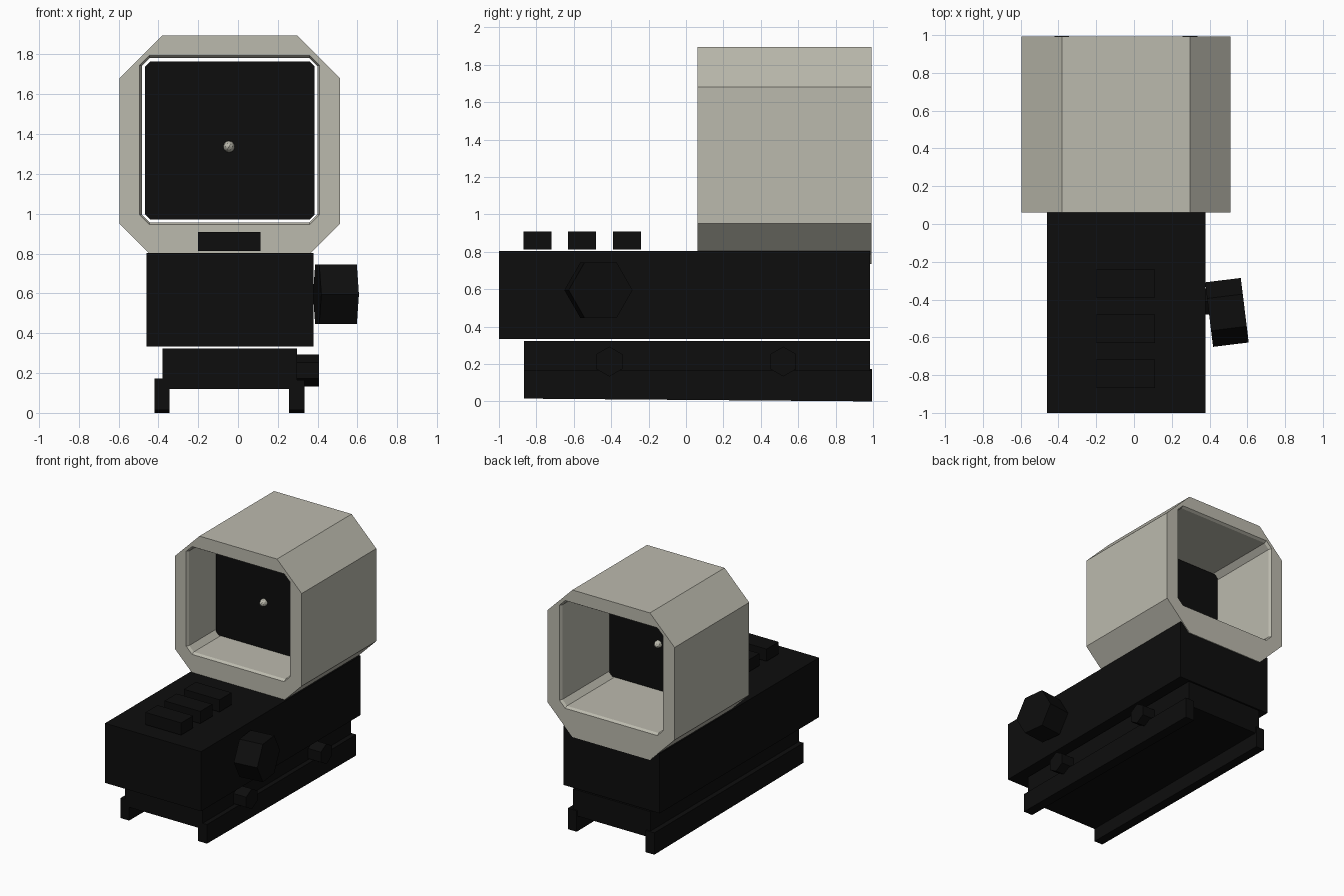
import bpy, bmesh, math
from mathutils import Matrix, Vector

cube = bpy.data.objects.get("Cube")
if cube:
    bpy.data.objects.remove(cube, do_unlink=True)


def material(name, color):
    m = bpy.data.materials.new(name)
    m.use_nodes = True
    rgba = (*color, 1)
    m.diffuse_color = rgba
    m.node_tree.nodes["Principled BSDF"].inputs["Base Color"].default_value = rgba
    return m


BLACK = material("matte_black", (0.004, 0.004, 0.004))
GREY = material("warm_grey", (0.50, 0.49, 0.42))


def finish(name, bm, mat):
    bmesh.ops.recalc_face_normals(bm, faces=bm.faces)
    mesh = bpy.data.meshes.new(name)
    bm.to_mesh(mesh)
    bm.free()
    mesh.materials.append(mat)
    obj = bpy.data.objects.new(name, mesh)
    bpy.context.collection.objects.link(obj)
    return obj


def box(name, x, y, z, mat=BLACK):
    bm = bmesh.new()
    bmesh.ops.create_cube(bm, size=1)
    lo, hi = Vector((x[0], y[0], z[0])), Vector((x[1], y[1], z[1]))
    size = hi - lo
    bmesh.ops.transform(bm, verts=bm.verts,
                        matrix=Matrix.Translation((lo + hi) / 2) @ Matrix.Diagonal((*size, 1)))
    return finish(name, bm, mat)


def cut_rect(x0, x1, z0, z1, c):
    """Rectangle with cut corners, as eight (x, z) points."""
    return [(x0 + c, z0), (x1 - c, z0), (x1, z0 + c), (x1, z1 - c),
            (x1 - c, z1), (x0 + c, z1), (x0, z1 - c), (x0, z0 + c)]


def loft(name, sections, mat, closed=False):
    """Join matching sections along y; closed makes a ring-shaped tube."""
    bm = bmesh.new()
    loops = [[bm.verts.new((x, y, z)) for x, z in pts] for pts, y in sections]
    pairs = list(zip(loops, loops[1:]))
    if closed:
        pairs.append((loops[-1], loops[0]))
    else:
        bm.faces.new(loops[0])
        bm.faces.new(loops[-1])
    for a, b in pairs:
        for i in range(len(a)):
            j = (i + 1) % len(a)
            bm.faces.new((a[i], a[j], b[j], b[i]))
    return finish(name, bm, mat)


def hex_knob(name, center, radius, length, spin, yaw):
    """Six-sided knob whose axis points to +x, turned by yaw."""
    bm = bmesh.new()
    bmesh.ops.create_cone(bm, cap_ends=True, segments=6, radius1=radius,
                          radius2=radius, depth=length)
    turn = (Matrix.Translation(center) @ Matrix.Rotation(yaw, 4, 'Z')
            @ Matrix.Rotation(math.pi / 2, 4, 'Y') @ Matrix.Rotation(spin, 4, 'Z'))
    bmesh.ops.transform(bm, verts=bm.verts, matrix=turn)
    return finish(name, bm, BLACK)


# Main housing and the mount below it
box("main_body", (-0.46, 0.378), (-1.0, 0.985), (0.333, 0.803))
box("mount_base", (-0.38, 0.297), (-0.865, 0.985), (0.12, 0.324))

# Clamp rails, sinking slightly towards the back
for name, x0, x1, top in (("right_rail", -0.42, -0.345, 0.172),
                          ("left_rail", 0.257, 0.335, 0.165)):
    front = [(x0, 0.015), (x1, 0.015), (x1, top), (x0, top)]
    back = [(x0, 0.0), (x1, 0.0), (x1, top), (x0, top)]
    loft(name, [(front, -0.865), (back, 0.995)], BLACK)

# Top buttons
for i, y in enumerate((-0.793, -0.555, -0.315)):
    box(f"button_{i + 1}", (-0.2, 0.112), (y - 0.075, y + 0.075), (0.812, 0.908))

# Side knob and clamp bolts
hex_knob("side_knob", (0.492, -0.468, 0.595), 0.172, 0.19, 0, math.radians(7))
for i, y in enumerate((-0.41, 0.52)):
    hex_knob(f"clamp_bolt_{i + 1}", (0.35, y, 0.213), 0.08, 0.115, math.pi / 6, 0)

# Hood: outer shell, lipped opening at both ends, hollow through
outer = cut_rect(-0.595, 0.512, 0.735, 1.895, 0.215)
lip = cut_rect(-0.495, 0.41, 0.945, 1.795, 0.05)
inner = cut_rect(-0.483, 0.398, 0.957, 1.783, 0.04)
Y0, Y1 = 0.062, 0.992
loft("hood", [(outer, Y0), (lip, Y0), (inner, Y0 + 0.02),
              (inner, Y1 - 0.02), (lip, Y1), (outer, Y1)], GREY, closed=True)

# Dark lens with a small centre bead
pane = cut_rect(-0.466, 0.385, 0.972, 1.765, 0.025)
loft("lens", [(pane, 0.39), (pane, 0.405)], BLACK)
bm = bmesh.new()
bmesh.ops.create_icosphere(bm, subdivisions=2, radius=0.03)
bmesh.ops.transform(bm, verts=bm.verts, matrix=Matrix.Translation((-0.045, 0.398, 1.337))
                    @ Matrix.Diagonal((1, 1.8, 1, 1)))
finish("lens_bead", bm, GREY)
